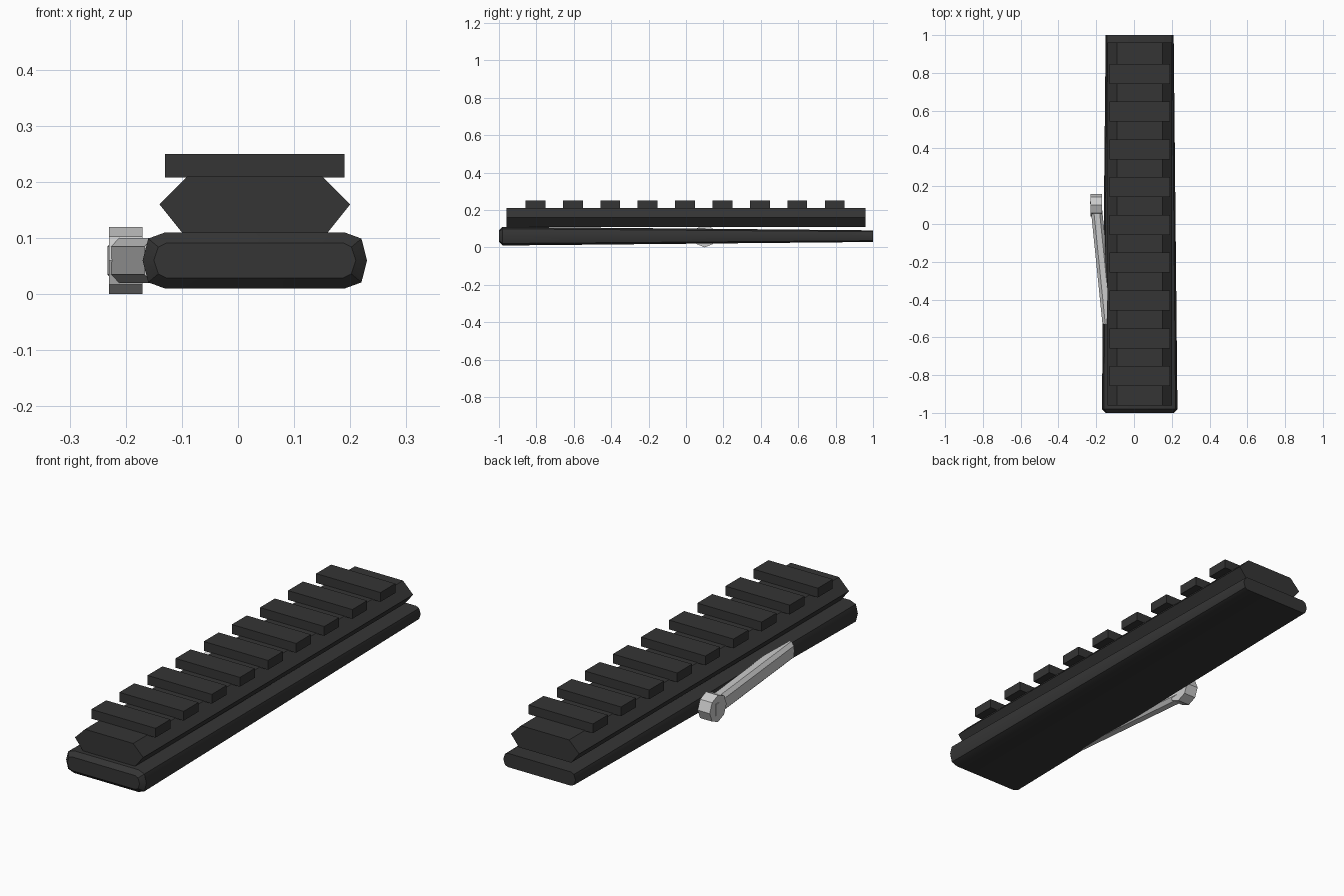
import bpy, bmesh, math

if "Cube" in bpy.data.objects:
    bpy.data.objects.remove(bpy.data.objects["Cube"])

black = bpy.data.materials.new("matte_black")
black.diffuse_color = (0.035, 0.035, 0.035, 1)
black.use_nodes = True
black.node_tree.nodes["Principled BSDF"].inputs["Base Color"].default_value = black.diffuse_color


def loft(name, rings, mat=None):
    """Skin a list of equal-length closed rings and cap both ends."""
    bm = bmesh.new()
    rows = [[bm.verts.new(p) for p in ring] for ring in rings]
    n = len(rows[0])
    for a, b in zip(rows, rows[1:]):
        for i in range(n):
            j = (i + 1) % n
            bm.faces.new((a[i], a[j], b[j], b[i]))
    bm.faces.new(rows[0])
    bm.faces.new(rows[-1])
    bmesh.ops.recalc_face_normals(bm, faces=bm.faces)
    me = bpy.data.meshes.new(name)
    bm.to_mesh(me)
    bm.free()
    ob = bpy.data.objects.new(name, me)
    bpy.context.collection.objects.link(ob)
    if mat:
        me.materials.append(mat)
    return ob


def section(y, quarter, cx, cz):
    """Mirror a quarter outline (top to side tip) into a full ring at y."""
    right = quarter + [(x, -z) for x, z in reversed(quarter) if z > 0]
    full = right + [(-x, z) for x, z in reversed(right)]
    return [(cx + x, y, cz + z) for x, z in full]


# Rounded base bar, chamfered at the front and tapering to the back
big = [(0.16, 0.05), (0.19, 0.039), (0.20, 0.0)]
small = [(0.158, 0.031), (0.172, 0.024), (0.18, 0.0)]
base = loft("base_bar", [section(-1.0, small, 0.03, 0.06),
                         section(-0.98, big, 0.03, 0.06),
                         section(1.0, small, 0.03, 0.06)], black)
bpy.context.view_layer.objects.active = base
base.select_set(True)
bpy.ops.object.shade_smooth_by_angle(angle=math.radians(35))

# Dovetail rail
dovetail = [(-0.10, 0.11), (-0.14, 0.16), (-0.09, 0.21),
            (0.15, 0.21), (0.20, 0.16), (0.16, 0.11)]
loft("dovetail_rail", [[(x, y, z) for x, z in dovetail] for y in (-0.96, 0.96)], black)

# Cross teeth along the rail
tooth = [(-0.13, 0.208), (-0.13, 0.25), (0.19, 0.25), (0.19, 0.208)]
for i in range(9):
    c = -0.805 + 0.2 * i
    loft(f"rail_tooth_{i + 1}",
         [[(x, y, z) for x, z in tooth] for y in (c - 0.053, c + 0.053)], black)

# Slanted lever arm with chamfered section
arm = [(0.015, 0.04), (0.03, 0.025)]
loft("lever_arm", [section(-0.53, arm, -0.137, 0.06),
                   section(0.12, arm, -0.203, 0.06)])

# Octagonal knob at the free end of the lever
octagon = [(0.1 + 0.06 * math.cos(k * math.pi / 4),
            0.06 + 0.06 * math.sin(k * math.pi / 4)) for k in range(8)]
loft("lever_knob", [[(x, y, z) for y, z in octagon] for x in (-0.23, -0.17)])
